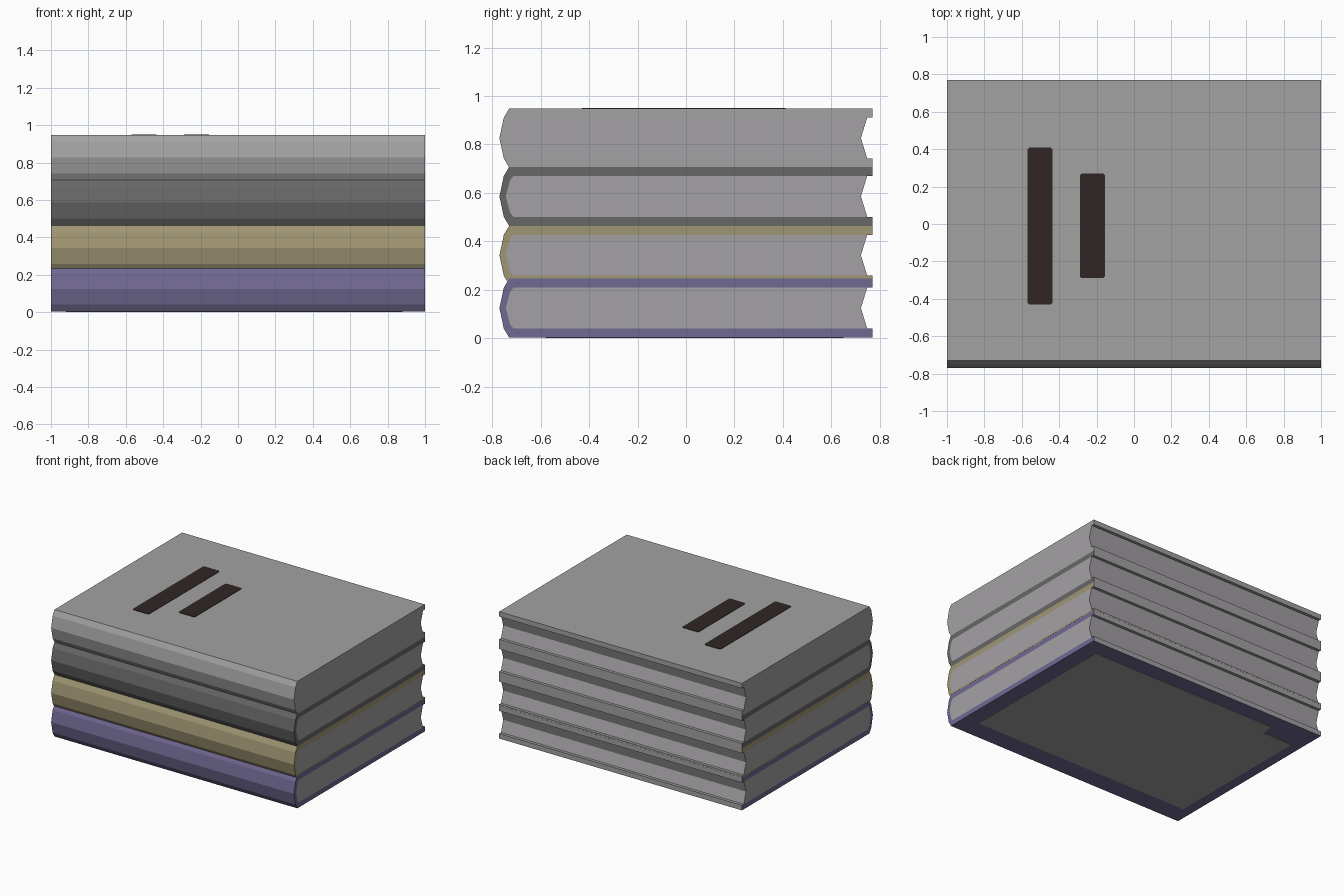
import bpy, bmesh
from mathutils import Vector

if "Cube" in bpy.data.objects:
    bpy.data.objects.remove(bpy.data.objects["Cube"])


def lin(c):
    c /= 255
    return c / 12.92 if c <= 0.04045 else ((c + 0.055) / 1.055) ** 2.4


def material(name, r, g, b):
    m = bpy.data.materials.new(name)
    m.diffuse_color = (lin(r), lin(g), lin(b), 1)
    m.use_nodes = True
    m.node_tree.nodes["Principled BSDF"].inputs["Base Color"].default_value = m.diffuse_color
    return m


PAPER = material("paper grey", 164, 161, 164)
PURPLE = material("dull purple", 112, 104, 146)
KHAKI = material("khaki", 160, 150, 115)
DARK = material("charcoal", 103, 103, 103)
GREY = material("cover grey", 164, 162, 162)
BROWN = material("dark brown", 48, 37, 37)


def prism(name, pts, start, vec, mats):
    """Extrude a closed 3D outline along vec."""
    bm = bmesh.new()
    f = bm.faces.new([bm.verts.new(Vector(p) + Vector(start)) for p in pts])
    r = bmesh.ops.extrude_face_region(bm, geom=[f], use_keep_orig=True)
    bmesh.ops.translate(bm, vec=vec, verts=[v for v in r["geom"] if isinstance(v, bmesh.types.BMVert)])
    bmesh.ops.recalc_face_normals(bm, faces=bm.faces)
    me = bpy.data.meshes.new(name)
    bm.to_mesh(me)
    bm.free()
    for m in mats:
        me.materials.append(m)
    ob = bpy.data.objects.new(name, me)
    bpy.context.collection.objects.link(ob)
    return ob


H, T = 0.243, 0.037   # book height, cover thickness


def book(name, z, mat, foot):
    # outer spine from top to bottom, then the inner spine from bottom to top
    outer = [(0.77, H), (-0.73, H), (-0.752, H - T), (-0.77, H / 2), (-0.752, T)] + foot
    inner = [(-0.712, T), (-0.726, T + 0.017), (-0.744, H / 2), (-0.726, H - T - 0.017), (-0.712, H - T)]
    cover = outer + [(0.77, T)] + inner + [(0.77, H - T)]
    ob = prism(name + "_cover", [(0, y, q) for y, q in cover], (-1, 0, z), (2, 0, 0), [mat, PAPER])
    # fore edges and inside faces of the cover are paper coloured
    for p in ob.data.polygons:
        inside = abs(p.normal.z) > 0.9 and T - 0.005 < p.center.z - z < H - T + 0.005
        if p.normal.y > 0.7 or inside:
            p.material_index = 1
    # page block with hollow fore edge
    pages = inner + [(0.748, H - T), (0.722, H / 2), (0.748, T)]
    prism(name + "_pages", [(0, y, q) for y, q in pages], (-1, 0, z), (2, 0, 0), [PAPER])


flat = [(-0.73, 0), (0.77, 0)]
book("purple_book", 0.003, PURPLE, flat)
# the second book sinks slightly onto the first
book("khaki_book", 0.221, KHAKI, [(-0.738, 0.0135), (-0.728, 0.0255), (0.77, 0.0255)])
book("charcoal_book", 0.464, DARK, flat)
book("grey_book", 0.705, GREY, flat)


# two dark strips on the top cover
def strip(name, x0, x1, y0, y1, c=0.01):
    pts = [(x0 + c, y0), (x1 - c, y0), (x1, y0 + c), (x1, y1 - c),
           (x1 - c, y1), (x0 + c, y1), (x0, y1 - c), (x0, y0 + c)]
    prism(name, [(x, y, 0) for x, y in pts], (0, 0, 0.945), (0, 0, 0.006), [BROWN])


strip("long_strip", -0.57, -0.435, -0.43, 0.41)
strip("short_strip", -0.29, -0.155, -0.29, 0.27)

# grey panel on the underside, stepped at one corner
panel = [(0.88, -0.58), (0.88, 0.65), (-0.66, 0.65), (-0.68, 0.555), (-0.92, 0.555), (-0.92, -0.58)]
prism("underside_panel", [(x, y, 0) for x, y in panel], (0, 0, 0), (0, 0, 0.004), [PAPER])
